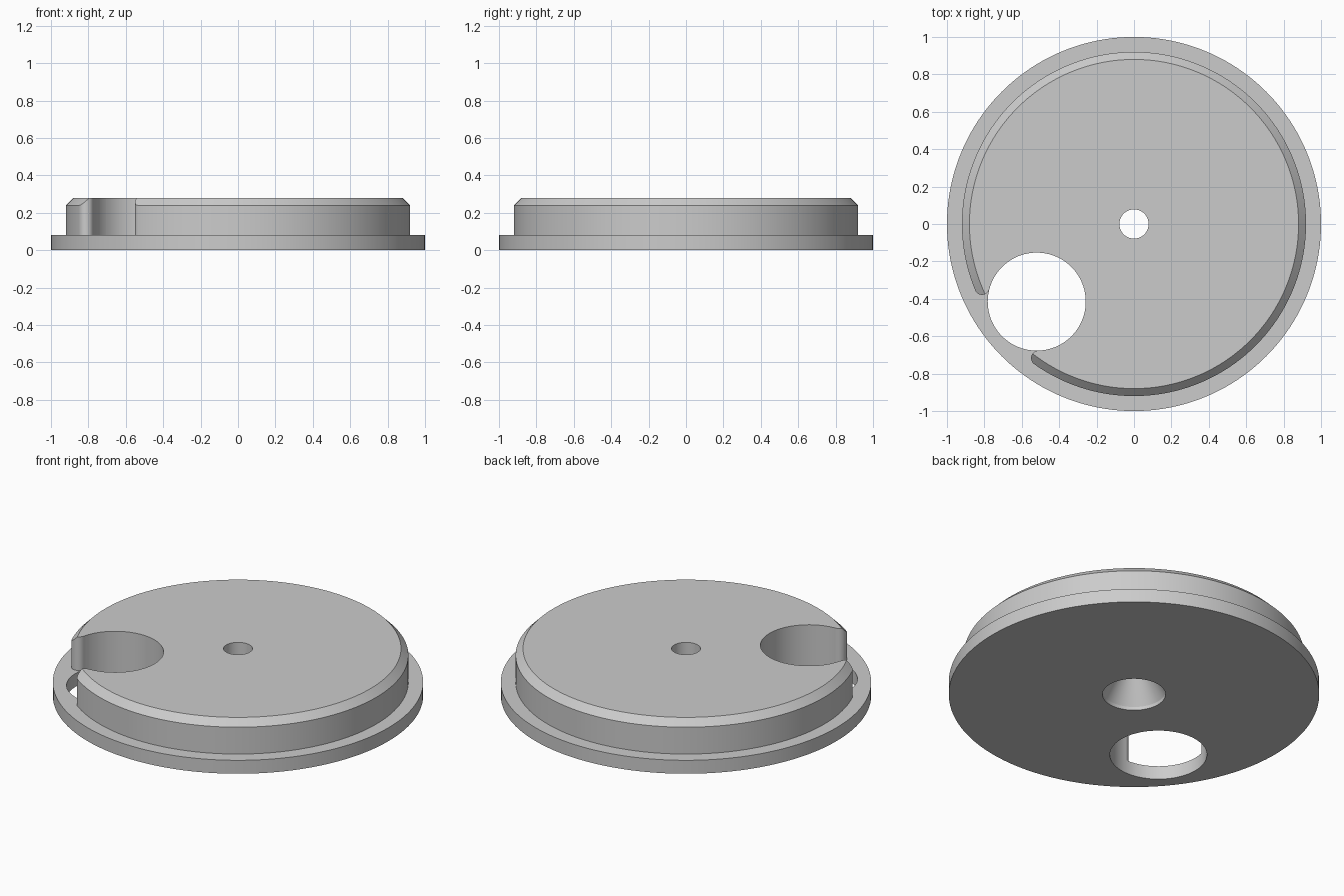
import bpy, bmesh, math
from mathutils import Vector

if "Cube" in bpy.data.objects:
    bpy.data.objects.remove(bpy.data.objects["Cube"])

SEGMENTS = 160
BODY_R, FLANGE_TOP, HEIGHT = 0.92, 0.08, 0.28
HOLE = Vector((-0.52, -0.415))
HOLE_R, TIP_R = 0.262, 0.04

grey = bpy.data.materials.new("plain grey")
grey.use_nodes = True
grey.diffuse_color = (0.6, 0.6, 0.6, 1)
grey.node_tree.nodes["Principled BSDF"].inputs["Base Color"].default_value = (0.6, 0.6, 0.6, 1)


def make_object(name, bm):
    bmesh.ops.recalc_face_normals(bm, faces=bm.faces)
    mesh = bpy.data.meshes.new(name)
    bm.to_mesh(mesh)
    bm.free()
    mesh.materials.append(grey)
    obj = bpy.data.objects.new(name, mesh)
    bpy.context.collection.objects.link(obj)
    return obj


def lathe(name, profile):
    """Revolve a closed (radius, height) profile around z."""
    bm = bmesh.new()
    rings = []
    for i in range(SEGMENTS):
        a = math.tau * i / SEGMENTS
        rings.append([bm.verts.new((r * math.cos(a), r * math.sin(a), z)) for r, z in profile])
    n = len(profile)
    for i in range(SEGMENTS):
        a, b = rings[i], rings[(i + 1) % SEGMENTS]
        for j in range(n):
            k = (j + 1) % n
            bm.faces.new((a[j], b[j], b[k], a[k]))
    return make_object(name, bm)


def prism(name, outline, z0, z1):
    bm = bmesh.new()
    face = bm.faces.new([bm.verts.new((p.x, p.y, z0)) for p in outline])
    top = bmesh.ops.extrude_face_region(bm, geom=[face])["geom"]
    bmesh.ops.translate(bm, vec=(0, 0, z1 - z0),
                        verts=[v for v in top if isinstance(v, bmesh.types.BMVert)])
    return make_object(name, bm)


def polar(angle, radius, centre=Vector((0, 0))):
    return centre + Vector((math.cos(angle), math.sin(angle))) * radius


# Flanged disc with chamfered rim and countersunk centre bore
disc = lathe("flanged_disc", [
    (0.17, 0), (1, 0), (1, FLANGE_TOP), (BODY_R, FLANGE_TOP), (BODY_R, 0.24),
    (0.88, HEIGHT), (0.078, HEIGHT), (0.078, 0.18), (0.17, 0.02)])

# Round through hole near the rim
hole_cutter = prism("hole_cutter", [polar(math.tau * i / 96, HOLE_R, HOLE) for i in range(96)], -0.1, 0.4)

# Rim notch beside the hole, leaving rounded ends on the raised body
d = HOLE.length
heading = math.atan2(HOLE.y, HOLE.x)
r1, r2 = BODY_R - TIP_R, HOLE_R + TIP_R
spread = math.acos((r1 * r1 + d * d - r2 * r2) / (2 * r1 * d))


def rounded_end(side):
    angle = heading + side * spread
    centre = polar(angle, r1)
    to_hole = HOLE - centre
    end = math.atan2(to_hole.y, to_hole.x)
    sweep = (end - angle + math.pi) % math.tau - math.pi
    if sweep * side > 0:
        sweep -= side * math.tau
    return [polar(angle, 0.95)] + [polar(angle + sweep * i / 16, TIP_R, centre) for i in range(17)]


outline = rounded_end(-1) + [HOLE] + rounded_end(1)[::-1]
outline += [polar(heading + spread * t, 0.95) for t in (0.5, 0, -0.5)]
notch_cutter = prism("notch_cutter", outline, FLANGE_TOP, 0.4)

bpy.context.view_layer.objects.active = disc
disc.select_set(True)
for cutter in (hole_cutter, notch_cutter):
    mod = disc.modifiers.new("cut", "BOOLEAN")
    mod.operation = "DIFFERENCE"
    mod.solver = "EXACT"
    mod.object = cutter
    bpy.ops.object.modifier_apply(modifier=mod.name)
    bpy.data.objects.remove(cutter)

bpy.ops.object.shade_smooth_by_angle(angle=math.radians(20))
